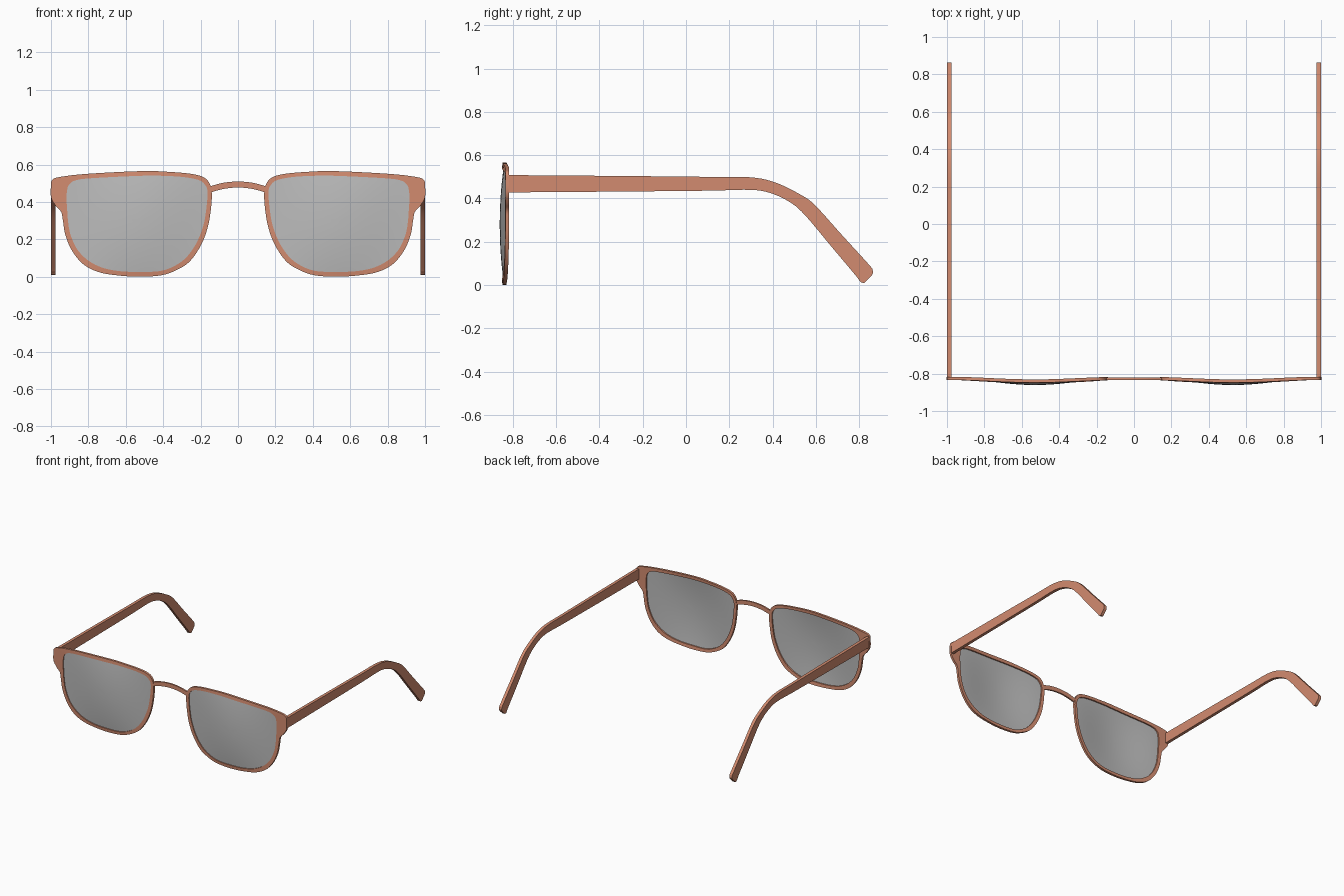
import bpy
import bmesh
import math
from mathutils import Vector

if "Cube" in bpy.data.objects:
    bpy.data.objects.remove(bpy.data.objects["Cube"], do_unlink=True)


def make_material(name, color):
    mat = bpy.data.materials.new(name)
    mat.use_nodes = True
    mat.diffuse_color = color
    shader = mat.node_tree.nodes["Principled BSDF"]
    shader.inputs["Base Color"].default_value = color
    shader.inputs["Alpha"].default_value = color[3]
    return mat


frame_material = make_material("terracotta frame", (0.65, 0.26, 0.16, 1.0))
lens_material = make_material("grey lens", (0.5, 0.5, 0.5, 0.75))


def spline(points, closed, steps=5):
    """Smooth path through the points, of any dimension."""
    points = [Vector(p) for p in points]
    count = len(points)

    def pick(i):
        return points[i % count] if closed else points[max(0, min(count - 1, i))]

    path = []
    for i in range(count if closed else count - 1):
        a, b, c, d = (pick(i + k) for k in (-1, 0, 1, 2))
        for s in range(steps):
            t = s / steps
            path.append(0.5 * (2 * b + (c - a) * t + (2 * a - 5 * b + 4 * c - d) * t ** 2
                               + (3 * b - a - 3 * c + d) * t ** 3))
    if not closed:
        path.append(points[-1])
    return path


def finish(name, bm, material):
    bmesh.ops.recalc_face_normals(bm, faces=bm.faces)
    mesh = bpy.data.meshes.new(name)
    bm.to_mesh(mesh)
    bm.free()
    mesh.materials.append(material)
    obj = bpy.data.objects.new(name, mesh)
    bpy.context.collection.objects.link(obj)
    bpy.ops.object.select_all(action="DESELECT")
    obj.select_set(True)
    bpy.context.view_layer.objects.active = obj
    bpy.ops.object.shade_smooth_by_angle()
    return obj


def band(name, path, closed, place):
    """Solid strip between two paired edges; place(u, v, side) gives each corner."""
    bm = bmesh.new()
    sections = []
    for a, b, c, d in path:
        corners = (place(a, b, 0), place(c, d, 0), place(c, d, 1), place(a, b, 1))
        sections.append([bm.verts.new(p) for p in corners])
    count = len(sections)
    for i in range(count if closed else count - 1):
        s, t = sections[i], sections[(i + 1) % count]
        for k in range(4):
            m = (k + 1) % 4
            bm.faces.new((s[k], s[m], t[m], t[k]))
    if not closed:
        bm.faces.new(sections[0])
        bm.faces.new(sections[-1])
    return finish(name, bm, frame_material)


def bow(x, z):
    """Front surface of the gently domed eyepiece."""
    across = max(-1, min(1, (abs(x) - 0.53) / 0.45))
    up = 1 - ((z - 0.28) / 0.28) ** 2
    return -0.834 - math.cos(across * math.pi / 2) ** 2 * (0.014 + 0.02 * max(0, up))


# Rim: outer x, z and inner x, z, clockwise from the top middle
rim_path = spline([
    (.51, .565, .51, .54), (.81, .55, .78, .527), (.96, .532, .87, .515),
    (.995, .515, .905, .49), (1, .49, .914, .46), (1, .425, .917, .42),
    (.975, .38, .915, .38), (.945, .345, .912, .34), (.936, .3, .909, .3),
    (.922, .22, .897, .23), (.885, .135, .862, .15), (.825, .065, .805, .09),
    (.745, .025, .73, .05), (.65, .008, .635, .03), (.53, 0, .53, .026),
    (.41, .008, .42, .03), (.33, .035, .345, .055), (.26, .08, .28, .1),
    (.2, .165, .225, .175), (.163, .26, .185, .275), (.145, .36, .168, .375),
    (.14, .44, .163, .455), (.148, .49, .175, .49), (.18, .53, .205, .515),
    (.25, .55, .27, .53), (.36, .56, .36, .538)], True)

# Temple arm: top y, z and bottom y, z, from the hinge to the ear tip
arm_path = spline([
    (-.819, .508, -.819, .428), (-.3, .504, -.3, .432), (.1, .5, .1, .436),
    (.295, .498, .295, .44), (.41, .475, .39, .425), (.525, .42, .48, .383),
    (.595, .37, .55, .323), (.72, .232, .67, .18), (.845, .095, .785, .043),
    (.862, .07, .8, .022), (.863, .052, .81, .012), (.85, .035, .824, .01)], False)


def build_lens(name, sign):
    """Single domed sheet set into the middle of the rim."""
    bm = bmesh.new()
    rings = 10
    center = Vector((0.53, 0.28))
    edge = [Vector((c, d)).lerp(Vector((a, b)), 0.2) for a, b, c, d in rim_path]

    def vert(p):
        return bm.verts.new((sign * p.x, bow(p.x, p.y) + 0.007, p.y))

    middle = vert(center)
    loops = [[vert(center.lerp(p, r / rings)) for p in edge] for r in range(1, rings + 1)]
    count = len(edge)
    for i in range(count):
        j = (i + 1) % count
        bm.faces.new((middle, loops[0][i], loops[0][j]))
        for inner, outer in zip(loops, loops[1:]):
            bm.faces.new((inner[i], outer[i], outer[j], inner[j]))
    # A sheet has no inside, so turn it towards the front
    obj = finish(name, bm, lens_material)
    if obj.data.polygons[0].normal.y > 0:
        obj.data.flip_normals()


for side_name, sign in (("left", 1), ("right", -1)):
    band(side_name + "_rim", rim_path, True,
         lambda x, z, back: (sign * x, bow(x, z) + 0.017 * back, z))
    band(side_name + "_temple_arm", arm_path, False,
         lambda y, z, inner: (sign * (1 - 0.023 * inner), y, z))
    build_lens(side_name + "_lens", sign)

# Nose bridge: arched strip between the rims
bridge_path = spline([
    (-.155, .482, -.155, .448), (-.08, .502, -.08, .469), (0, .509, 0, .477),
    (.08, .502, .08, .469), (.155, .482, .155, .448)], False)
band("nose_bridge", bridge_path, False, lambda x, z, back: (x, -0.833 + 0.012 * back, z))
